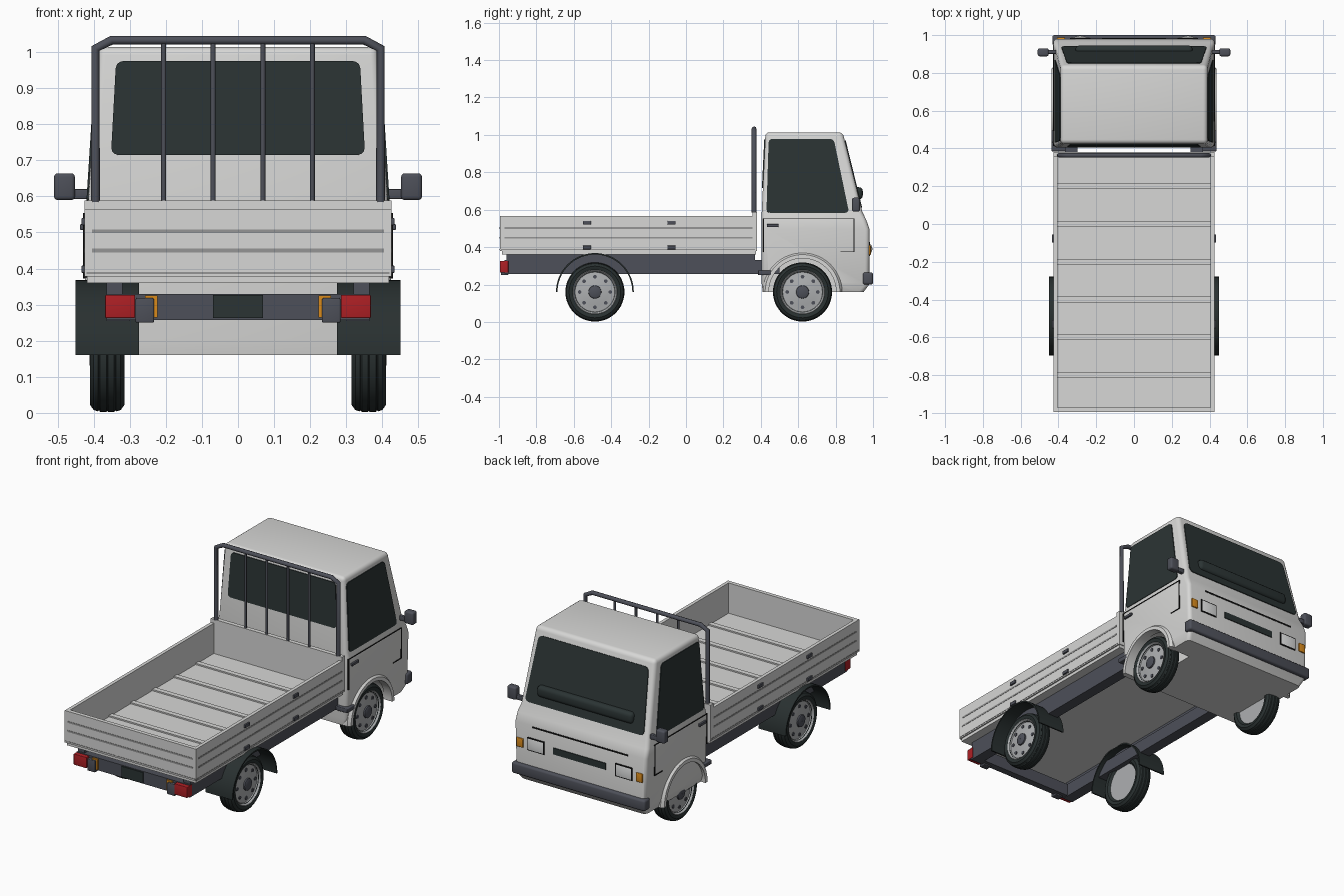
import bpy, bmesh, math
from mathutils import Vector, Matrix

cube = bpy.data.objects.get("Cube")
if cube:
    bpy.data.objects.remove(cube, do_unlink=True)


def material(name, *rgb):
    m = bpy.data.materials.new(name)
    m.use_nodes = True
    m.diffuse_color = (*rgb, 1)
    m.node_tree.nodes["Principled BSDF"].inputs["Base Color"].default_value = (*rgb, 1)
    return m


WHITE = material("white_paint", .68, .68, .67)
GROOVE = material("groove_grey", .3, .3, .3)
GLASS = material("dark_glass", .024, .034, .034)
RUBBER = material("dark_rubber", .022, .03, .03)
FRAME = material("frame_grey", .075, .08, .1)
SILVER = material("rim_silver", .42, .43, .44)
BLACK = material("seam_black", .006, .006, .006)
RED = material("tail_red", .42, .014, .018)
ORANGE = material("indicator_orange", .7, .26, .012)
LENS = material("lamp_white", .75, .76, .76)


def part(name, bm, mat, mirror=False):
    """Turn a bmesh into an object, optionally with its left-right twin."""
    if mirror:
        twin = bmesh.ops.duplicate(bm, geom=bm.verts[:] + bm.edges[:] + bm.faces[:])["geom"]
        for v in twin:
            if isinstance(v, bmesh.types.BMVert):
                v.co.x *= -1
    bmesh.ops.recalc_face_normals(bm, faces=bm.faces[:])
    mesh = bpy.data.meshes.new(name)
    bm.to_mesh(mesh)
    bm.free()
    mesh.materials.append(mat)
    ob = bpy.data.objects.new(name, mesh)
    bpy.context.collection.objects.link(ob)
    smooth(ob)
    return ob


def smooth(ob):
    bpy.ops.object.select_all(action='DESELECT')
    ob.select_set(True)
    bpy.context.view_layer.objects.active = ob
    bpy.ops.object.shade_smooth_by_angle(angle=math.radians(35))


def box(name, xs, ys, zs, mat, mirror=False, bevel=0):
    bm = bmesh.new()
    lo, hi = (Vector(c) for c in zip(xs, ys, zs))
    bmesh.ops.create_cube(bm, size=1, matrix=Matrix.Translation((lo + hi) / 2) @ Matrix.Diagonal((*(hi - lo), 1)))
    if bevel:
        bmesh.ops.bevel(bm, geom=bm.edges[:], offset=bevel, segments=3, profile=.5, affect='EDGES')
    return part(name, bm, mat, mirror)


def lathe(name, profile, cy, mat, angle=math.tau, steps=48):
    """Revolve a closed (x, radius) profile around an axle, on both sides."""
    bm = bmesh.new()
    vs = [bm.verts.new((x, cy + r, AXLE_Z)) for x, r in profile]
    face = bm.faces.new(vs)
    full = angle > 6
    bmesh.ops.spin(bm, geom=[face] + face.edges[:] + vs, cent=(0, cy, AXLE_Z), axis=(1, 0, 0),
                   angle=angle, steps=steps, use_duplicate=False)
    if full:
        bmesh.ops.remove_doubles(bm, verts=bm.verts[:], dist=.0002)
        inner = [f for f in bm.faces if len(f.verts) == len(profile) and len(profile) > 4]
        bmesh.ops.delete(bm, geom=inner, context='FACES_ONLY')
    else:
        bmesh.ops.holes_fill(bm, edges=bm.edges[:])
    return part(name, bm, mat, True)


def panel(name, points, out, mat, corner=.02, mirror=False):
    """Thin round-cornered plate lying on a surface."""
    bm = bmesh.new()
    out = Vector(out).normalized()
    bm.faces.new([bm.verts.new(Vector(p) - out * .002) for p in points])
    bmesh.ops.bevel(bm, geom=bm.verts[:], offset=corner, segments=3, profile=.5, affect='VERTICES')
    ext = bmesh.ops.extrude_face_region(bm, geom=bm.faces[:])["geom"]
    bmesh.ops.translate(bm, verts=[g for g in ext if isinstance(g, bmesh.types.BMVert)], vec=out * .007)
    return part(name, bm, mat, mirror)


def tube(name, points, radius, mat):
    cu = bpy.data.curves.new(name, 'CURVE')
    cu.dimensions = '3D'
    cu.bevel_depth, cu.bevel_resolution, cu.use_fill_caps = radius, 2, True
    sp = cu.splines.new('POLY')
    sp.points.add(len(points) - 1)
    for p, co in zip(sp.points, points):
        p.co = (*co, 1)
    cu.materials.append(mat)
    bpy.context.collection.objects.link(bpy.data.objects.new(name, cu))


AXLE_Z, REAR_Y, FRONT_Y = .16, -.487, .623

# Cab shell: stacked rectangular sections (height, back, front, half width)
LEVELS = [(.16, .41, .95, .405), (.2, .405, .98, .42), (.5, .405, .98, .428),
          (.55, .405, .962, .426), (.59, .405, .942, .415), (1.014, .425, .838, .388)]
bm = bmesh.new()
rings = [[bm.verts.new(p) for p in ((-w, b, z), (w, b, z), (w, f, z), (-w, f, z))] for z, b, f, w in LEVELS]
for low, high in zip(rings, rings[1:]):
    for i in range(4):
        j = (i + 1) % 4
        bm.faces.new((low[i], low[j], high[j], high[i]))
bm.faces.new(rings[0][::-1])
bm.faces.new(rings[-1])
bm.normal_update()
edges = [e for e in bm.edges if e.calc_face_angle() > .8 and max(v.co.z for v in e.verts) > .17]
bmesh.ops.bevel(bm, geom=edges, offset=.022, segments=4, profile=.5, affect='EDGES')
cab = part("cab_shell", bm, WHITE)

# Wheel wells cut from the cab
bm = bmesh.new()
bmesh.ops.create_cone(bm, cap_ends=True, segments=48, radius1=.185, radius2=.185, depth=.3,
                      matrix=Matrix.Translation((.43, FRONT_Y, AXLE_Z)) @ Matrix.Rotation(math.pi / 2, 4, 'Y'))
cutter = part("wheel_well_cutter", bm, WHITE, True)
cutter.hide_render = True
mod = cab.modifiers.new("wells", 'BOOLEAN')
mod.operation, mod.object, mod.solver = 'DIFFERENCE', cutter, 'EXACT'
bpy.context.view_layer.objects.active = cab
bpy.ops.object.modifier_apply(modifier="wells")
bpy.data.objects.remove(cutter, do_unlink=True)
smooth(cab)


# Windows laid on the sloping upper cab
def upper(z):
    t = (z - .59) / (1.014 - .59)
    return [a + (b - a) * t for a, b in zip(LEVELS[-2][1:], LEVELS[-1][1:])]


panel("windshield", [(x, upper(z)[1], z) for x, z in ((-.385, .61), (.385, .61), (.355, .97), (-.355, .97))],
      (0, .42, .104), GLASS, .025)
panel("rear_window", [(x, upper(z)[0], z) for x, z in ((-.352, .715), (.352, .715), (.338, .975), (-.338, .975))],
      (0, -.42, .02), GLASS)
panel("side_window", [(upper(z)[2], y, z) for y, z in ((.43, .583), (.872, .583), (.79, .978), (.442, .978))],
      (.42, 0, .027), GLASS, .02, True)
box("dashboard_bulge", (-.31, .31), (.895, .945), (.655, .72), GLASS, bevel=.02)

# Door seams and handles
for name, ys, zs in (("rear", (.412, .417), (.375, .552)), ("front", (.896, .902), (.375, .552)),
                     ("top", (.412, .902), (.55, .554)), ("bottom", (.825, .9), (.373, .377))):
    box("door_seam_" + name, (.419, .429), ys, zs, BLACK, True)
box("door_handle", (.42, .438), (.432, .495), (.507, .523), FRAME, True, .003)

# Nose details
box("nose_seam", (-.31, .31), (.975, .982), (.488, .497), BLACK)
box("grille", (-.17, .17), (.975, .985), (.372, .41), GLASS)
box("headlight_frame", (.23, .34), (.972, .984), (.352, .428), BLACK, True)
bm = bmesh.new()
face = bm.faces.new([bm.verts.new((x, .986, z)) for x, z in ((.236, .358), (.236, .422), (.334, .422), (.334, .358))])
face.normal_update()
bmesh.ops.poke(bm, faces=[face], offset=.012)
part("headlight_lens", bm, LENS, True)
box("front_indicator", (.365, .408), (.965, .988), (.358, .41), ORANGE, True, .004)
box("front_bumper", (-.432, .432), (.945, 1), (.2, .265), FRAME, bevel=.012)

# Door mirrors
box("mirror_arm", (.405, .47), (.9, .922), (.593, .62), FRAME, True, .004)
box("mirror_head", (.452, .51), (.888, .93), (.59, .664), FRAME, True, .01)

# Fenders
lathe("front_arch", [(.385, .18), (.436, .18), (.436, .2), (.42, .212), (.385, .212)], FRONT_Y, WHITE, math.pi, 32)
lathe("rear_mudguard", [(.275, .2), (.45, .2), (.45, .208), (.275, .208)], REAR_Y, RUBBER, math.pi, 32)

# Wheels
TYRE = [(.33, .108), (.318, .12), (.315, .138), (.325, .152), (.338, .156), (.34, .153), (.343, .157),
        (.36, .158), (.362, .154), (.365, .158), (.382, .157), (.385, .153), (.388, .156),
        (.4, .152), (.41, .138), (.407, .12), (.398, .108)]
RIM = [(.33, .001), (.33, .116), (.404, .122), (.407, .116), (.4, .11), (.39, .106), (.394, .07), (.4, .04), (.4, .001)]
for end, cy in (("rear", REAR_Y), ("front", FRONT_Y)):
    lathe(end + "_tyre", TYRE, cy, RUBBER)
    lathe(end + "_rim", RIM, cy, SILVER)
    lathe(end + "_hub", [(.39, .001), (.39, .036), (.408, .034), (.412, .026), (.412, .001)], cy, FRAME, steps=20)
    bm = bmesh.new()
    for k in range(8):
        a = k * math.tau / 8
        bmesh.ops.create_cone(bm, cap_ends=True, segments=12, radius1=.01, radius2=.01, depth=.008,
                              matrix=Matrix.Translation((.393, cy + .082 * math.cos(a), AXLE_Z + .082 * math.sin(a)))
                              @ Matrix.Rotation(math.pi / 2, 4, 'Y'))
    part(end + "_rim_holes", bm, FRAME, True)

# Chassis
box("chassis_rail", (.3, .365), (-.965, .5), (.255, .33), FRAME, True)
box("bed_bearer", (.32, .365), (-.96, .37), (.33, .362), FRAME, True)
box("rear_crossbeam", (-.365, .365), (-.97, -.93), (.258, .33), FRAME)
box("front_crossbeam", (-.3, .3), (.34, .38), (.26, .33), FRAME)
box("cab_step", (.35, .437), (.385, .455), (.25, .275), FRAME, True, .004)

# Cargo bed
box("bed_floor", (-.418, .418), (-.985, .375), (.36, .388), WHITE)
box("side_board", (.405, .425), (-.995, .375), (.378, .565), WHITE, True)
box("tail_board", (-.405, .405), (-.995, -.972), (.378, .565), WHITE)
box("head_board", (-.425, .425), (.355, .38), (.378, .588), WHITE)
for i in range(6):
    y = -.8 + i * .2
    box("floor_rib", (-.405, .405), (y - .015, y + .015), (.386, .396), WHITE)
for z in (.45, .503):
    box("side_groove", (.42, .4265), (-.97, .355), (z - .005, z + .005), GROOVE, True)
    box("tail_groove", (-.405, .405), (-.9965, -.99), (z - .005, z + .005), GROOVE)
box("side_lower_seam", (.42, .4265), (-.99, .37), (.385, .39), GROOVE, True)
box("tail_lower_seam", (-.42, .42), (-.9965, -.99), (.385, .39), GROOVE)
for y in (-.53, -.077):
    for z in (.398, .53):
        box("board_latch", (.42, .434), (y - .022, y + .022), (z - .01, z + .01), FRAME, True, .003)

# Guard frame behind the cab
GY = .364
tube("guard_hoop", [(-.395, GY, .585), (-.395, GY, 1.01), (-.35, GY, 1.033),
                    (.35, GY, 1.033), (.395, GY, 1.01), (.395, GY, .585)], .0125, FRAME)
for x in (-.206, -.069, .069, .206):
    tube("guard_bar", [(x, GY, .585), (x, GY, 1.03)], .007, FRAME)

# Tail lamps and plate
box("tail_lamp", (.285, .368), (-.995, -.95), (.263, .327), RED, True, .003)
box("rear_indicator", (.223, .258), (-.98, -.96), (.264, .326), ORANGE, True)
box("rear_bracket", (.233, .284), (-.99, -.95), (.25, .318), FRAME, True, .004)
box("rear_plate", (-.069, .069), (-.978, -.969), (.263, .327), GLASS)
